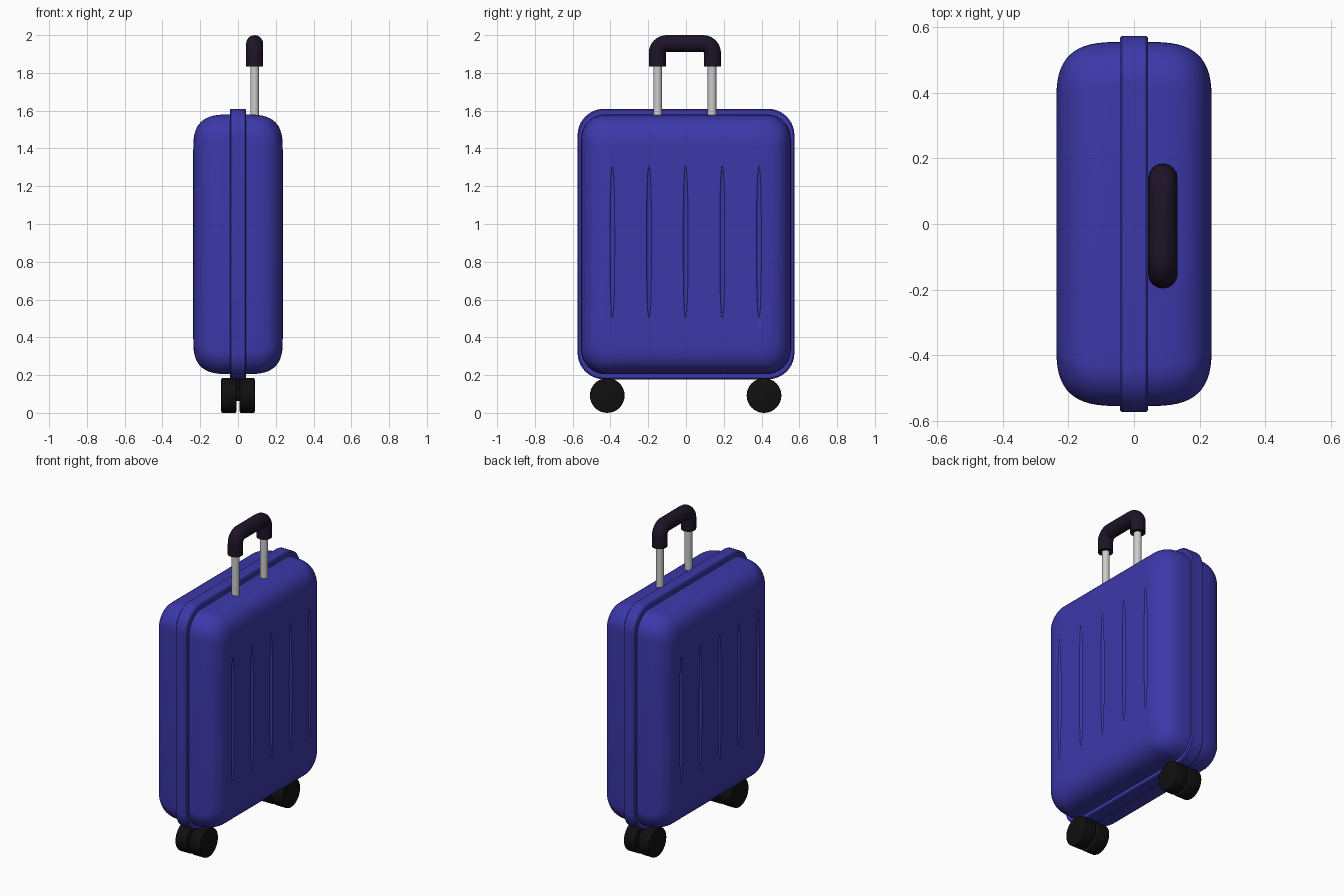
import bpy, bmesh, math
from math import cos, sin, pi

if "Cube" in bpy.data.objects:
    bpy.data.objects.remove(bpy.data.objects["Cube"])


def mat(name, col):
    m = bpy.data.materials.new(name)
    m.diffuse_color = (*col, 1)
    m.use_nodes = True
    m.node_tree.nodes["Principled BSDF"].inputs["Base Color"].default_value = m.diffuse_color
    return m


BLUE = mat("blue_shell", (0.045, 0.04, 0.40))
RUBBER = mat("black_rubber", (0.005, 0.005, 0.005))
GRIP = mat("dark_grip", (0.012, 0.007, 0.02))


def finish(ob, name, material=None, angle=35):
    ob.name = name
    if material:
        ob.data.materials.clear()
        ob.data.materials.append(material)
    bpy.ops.object.select_all(action='DESELECT')
    ob.select_set(True)
    bpy.context.view_layer.objects.active = ob
    bpy.ops.object.shade_smooth_by_angle(angle=math.radians(angle))
    return ob


def rounded_rect(hy, hz, r, n=10):
    pts = []
    for q, (sy, sz) in enumerate([(1, 1), (-1, 1), (-1, -1), (1, -1)]):
        for i in range(n + 1):
            a = (q + i / n) * pi / 2
            pts.append((sy * (hy - r) + r * cos(a), sz * (hz - r) + r * sin(a)))
    return pts


def loft(profile, hy, hz, r, zc, closed):
    """Loft rounded rectangles along x; profile is a list of (x, inset)."""
    bm = bmesh.new()
    rings = [[bm.verts.new((x, y, z + zc)) for y, z in
              rounded_rect(hy - d, hz - d, max(r - 0.4 * d, 0.04))]
             for x, d in profile]
    pairs = list(zip(rings, rings[1:]))
    if closed:
        pairs.append((rings[-1], rings[0]))
    for a, b in pairs:
        for i in range(len(a)):
            j = (i + 1) % len(a)
            bm.faces.new((a[i], a[j], b[j], b[i]))
    if not closed:
        bm.faces.new(rings[0])
        bm.faces.new(rings[-1])
    bmesh.ops.recalc_face_normals(bm, faces=bm.faces)
    me = bpy.data.meshes.new("loft")
    bm.to_mesh(me)
    bm.free()
    ob = bpy.data.objects.new("loft", me)
    bpy.context.collection.objects.link(ob)
    return ob


# Shell with soft superellipse edges
half = []
for i in range(15):
    t = i / 14 * pi / 2
    half.append((0.037 + 0.2 * sin(t) ** (2 / 3), 0.19 * (1 - max(cos(t), 0) ** (2 / 3))))
profile = [(-x, d) for x, d in reversed(half)] + half
shell = loft(profile, 0.555, 0.6875, 0.13, 0.8925, False)

# Vertical grooves on both broad faces
bm = bmesh.new()
for side in (-1, 1):
    for k in range(-2, 3):
        s = bmesh.ops.create_uvsphere(bm, u_segments=16, v_segments=16, radius=1)
        for v in s['verts']:
            z = math.copysign(abs(v.co.z) ** 0.7, v.co.z)
            v.co = (side * 0.237 + v.co.x * 0.012, k * 0.194 - 0.002 + v.co.y * 0.013,
                    0.905 + z * 0.405)
me = bpy.data.meshes.new("groove_cutter")
bm.to_mesh(me)
bm.free()
cutter = bpy.data.objects.new("groove_cutter", me)
bpy.context.collection.objects.link(cutter)
cutter.hide_render = True
bpy.context.view_layer.objects.active = shell
mod = shell.modifiers.new("grooves", 'BOOLEAN')
mod.operation = 'DIFFERENCE'
mod.solver = 'EXACT'
mod.object = cutter
bpy.ops.object.modifier_apply(modifier=mod.name)
bpy.data.objects.remove(cutter)
finish(shell, "shell", BLUE)

# Raised band around the middle
band = loft([(-0.042, 0.04), (-0.042, 0.006), (-0.036, 0), (0.036, 0),
             (0.042, 0.006), (0.042, 0.04)], 0.574, 0.716, 0.14, 0.894, True)
finish(band, "centre_band", BLUE)


def cylinder(name, r, h, loc, along_x=False, material=None, bevel=0):
    bpy.ops.mesh.primitive_cylinder_add(vertices=32, radius=r, depth=h, location=loc,
                                        rotation=(0, pi / 2 if along_x else 0, 0))
    ob = bpy.context.object
    if bevel:
        b = ob.modifiers.new("bevel", 'BEVEL')
        b.width = bevel
        b.segments = 2
        bpy.ops.object.modifier_apply(modifier=b.name)
    return finish(ob, name, material)


# Twin wheels and axles
for y, end in ((-0.417, "front"), (0.413, "back")):
    for s, side in ((-1, "left"), (1, "right")):
        cylinder(f"wheel_{end}_{side}", 0.092, 0.08, (s * 0.049, y, 0.092), True, RUBBER, 0.007)
    cylinder(f"axle_{end}", 0.03, 0.06, (0, y, 0.092), True, RUBBER)
    cylinder(f"caster_stem_{end}", 0.008, 0.12, (0, y, 0.14), False, RUBBER)

# Telescopic posts
HX, HY = 0.088, -0.006
for s, side in ((-1, "front"), (1, "back")):
    cylinder(f"handle_post_{side}", 0.023, 0.32, (HX, HY + s * 0.144, 1.70))

# U-shaped grip
R, W, TOP = 0.05, 0.146, 1.955
path = [(W, 1.835), (W, 1.845)]
path += [(W - R + R * cos(i * pi / 16), TOP - R + R * sin(i * pi / 16)) for i in range(9)]
path += [(-y, z) for y, z in reversed(path)]
cu = bpy.data.curves.new("grip", 'CURVE')
cu.dimensions = '3D'
cu.bevel_depth = 0.045
cu.bevel_resolution = 6
cu.use_fill_caps = True
sp = cu.splines.new('POLY')
sp.points.add(len(path) - 1)
for p, (y, z) in zip(sp.points, path):
    p.co = (HX, HY + y, z, 1)
grip = bpy.data.objects.new("handle_grip", cu)
bpy.context.collection.objects.link(grip)
bpy.ops.object.select_all(action='DESELECT')
grip.select_set(True)
bpy.context.view_layer.objects.active = grip
bpy.ops.object.convert(target='MESH')
finish(bpy.context.object, "handle_grip", GRIP)
